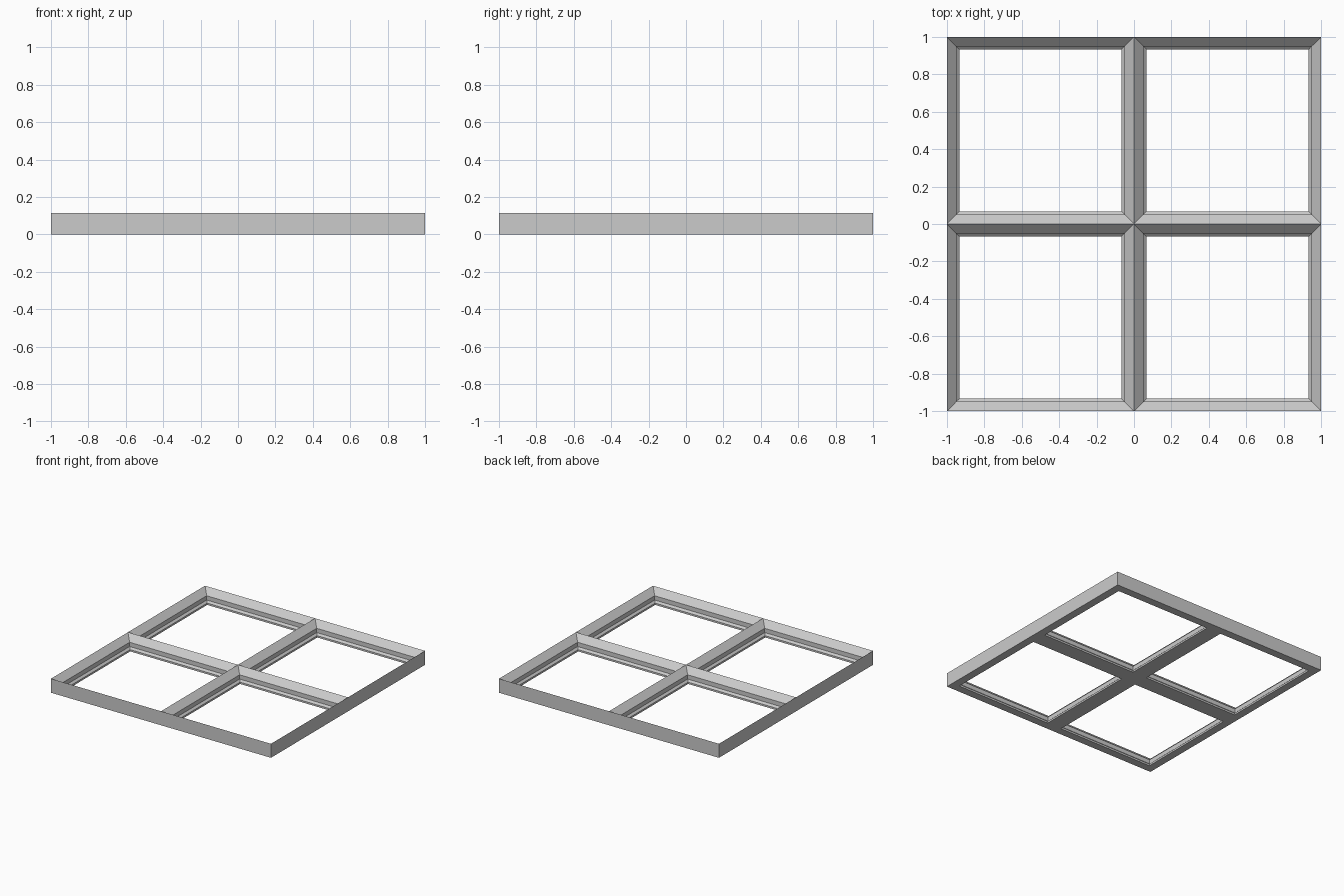
import bpy
import bmesh

cube = bpy.data.objects.get("Cube")
if cube:
    bpy.data.objects.remove(cube, do_unlink=True)

HEIGHT = 0.115
# Moulding section: distance in from the pane border, height
PROFILE = [(0, HEIGHT), (0.05, 0.065), (0.05, 0.03), (0.066, 0.015), (0.066, 0), (0, 0)]
CORNERS = [(-1, -1), (1, -1), (1, 1), (-1, 1)]

grey = bpy.data.materials.new("frame_grey")
grey.use_nodes = True
colour = (0.6, 0.6, 0.6, 1)
grey.diffuse_color = colour
grey.node_tree.nodes["Principled BSDF"].inputs["Base Color"].default_value = colour

bm = bmesh.new()


def square_ring(cx, cy, half, z):
    return [bm.verts.new((cx + sx * half, cy + sy * half, z)) for sx, sy in CORNERS]


def bridge(upper, lower):
    for i in range(4):
        j = (i + 1) % 4
        bm.faces.new((upper[i], upper[j], lower[j], lower[i]))


# Mitred moulding around each of the four openings
for cx, cy in [(x / 2, y / 2) for x, y in CORNERS]:
    rings = [square_ring(cx, cy, 0.5 - inset, z) for inset, z in PROFILE]
    for upper, lower in zip(rings, rings[1:]):
        bridge(upper, lower)

# Outer wall
bridge(square_ring(0, 0, 1, HEIGHT), square_ring(0, 0, 1, 0))

bmesh.ops.remove_doubles(bm, verts=bm.verts[:], dist=0.0001)
bmesh.ops.recalc_face_normals(bm, faces=bm.faces[:])

mesh = bpy.data.meshes.new("window_frame")
bm.to_mesh(mesh)
bm.free()
mesh.materials.append(grey)
frame = bpy.data.objects.new("window_frame", mesh)
bpy.context.collection.objects.link(frame)
